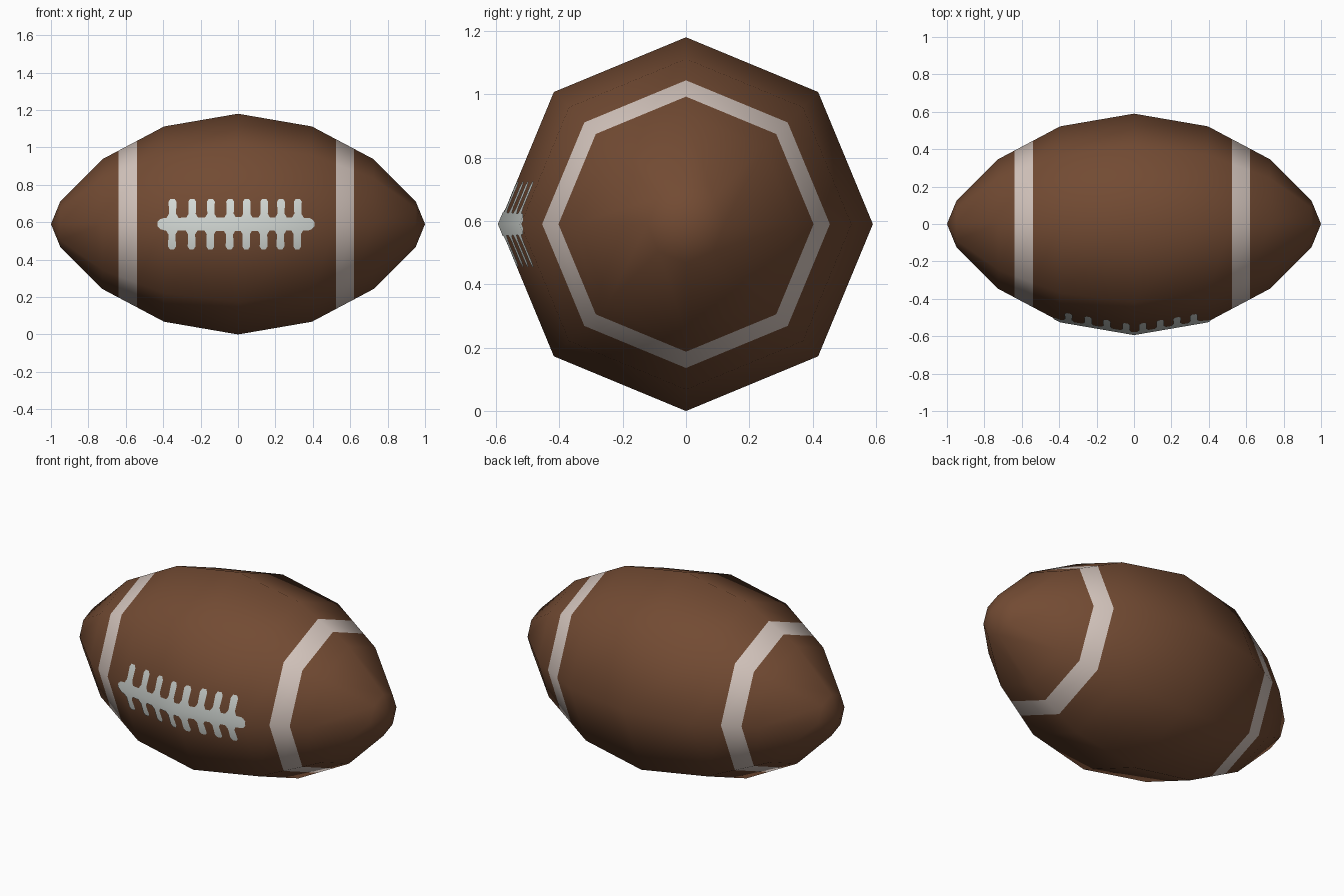
import bpy, math
from mathutils import Vector

if "Cube" in bpy.data.objects:
    bpy.data.objects.remove(bpy.data.objects["Cube"])

CZ = 0.59
SIDES = 8
# Profile along the long axis: (distance from middle, radius)
PROFILE = [(0.0, 0.59), (0.395, 0.522), (0.725, 0.347), (0.95, 0.122), (1.0, 0.0)]


def material(name, rgb):
    m = bpy.data.materials.new(name)
    m.diffuse_color = (*rgb, 1)
    m.use_nodes = True
    m.node_tree.nodes["Principled BSDF"].inputs["Base Color"].default_value = m.diffuse_color
    return m


brown = material("brown leather", (0.17, 0.070, 0.033))
cream = material("pale stripe", (0.66, 0.56, 0.51))
white = material("lace white", (0.68, 0.72, 0.69))


def interp(points, x):
    for (a, u), (b, v) in zip(points, points[1:]):
        if x <= b:
            return u + (v - u) * (x - a) / (b - a)
    return points[-1][1]


def radius(x):
    return interp(PROFILE, abs(x))


# Slope angle of the smooth surface at each profile point
seg = [math.atan2(a[1] - b[1], b[0] - a[0]) for a, b in zip(PROFILE, PROFILE[1:])]
TILT = ([(0.0, 0.0)] + [(PROFILE[i][0], (seg[i - 1] + seg[i]) / 2) for i in range(1, 4)]
        + [(1.0, math.pi / 2)])


def smooth_normal(x, a):
    t = math.copysign(interp(TILT, abs(x)), x)
    return Vector((math.sin(t), -math.cos(t) * math.cos(a), math.cos(t) * math.sin(a)))


def build(name, verts, faces, normals, mats, pick=lambda c: 0):
    me = bpy.data.meshes.new(name)
    me.from_pydata(verts, [], faces)
    for m in mats:
        me.materials.append(m)
    for p in me.polygons:
        p.use_smooth = True
        p.material_index = pick(p.center)
    me.update()
    me.normals_split_custom_set_from_vertices(normals)
    ob = bpy.data.objects.new(name, me)
    bpy.context.collection.objects.link(ob)
    return ob


# Ball body: eight-sided lathe, with extra rings at the stripe borders
STRIPES = [(-0.638, -0.54), (0.523, 0.62)]
xs = sorted({s * p[0] for p in PROFILE[:-1] for s in (-1, 1)} | {v for s in STRIPES for v in s})
verts, normals, faces = [], [], []
for x in xs:
    for k in range(SIDES):
        a = 2 * math.pi * k / SIDES
        r = radius(x)
        verts.append((x, -r * math.cos(a), CZ + r * math.sin(a)))
        normals.append(smooth_normal(x, a))
for i in range(len(xs) - 1):
    for k in range(SIDES):
        n = (k + 1) % SIDES
        faces.append((i * SIDES + k, (i + 1) * SIDES + k, (i + 1) * SIDES + n, i * SIDES + n))
for s, base in ((-1, 0), (1, (len(xs) - 1) * SIDES)):
    tip = len(verts)
    verts.append((s, 0, CZ))
    normals.append(Vector((s, 0, 0)))
    for k in range(SIDES):
        f = (base + k, tip, base + (k + 1) % SIDES)
        faces.append(f if s > 0 else f[::-1])
build("ball_body", verts, faces, normals, [brown, cream],
      lambda c: int(any(a < c.x < b for a, b in STRIPES)))

# Laces: thin plates lying on the front ridge
verts, normals, faces = [], [], []
FALL = math.tan(math.pi / SIDES)


def lace_patch(points):
    if sum(p[0] * q[1] - q[0] * p[1] for p, q in zip(points, points[1:] + points[:1])) < 0:
        points = points[::-1]
    start = len(verts)
    for x, h in points:
        y = radius(x) - FALL * abs(h)
        verts.append((x, -y - 0.004, CZ + h))
        normals.append(smooth_normal(x, math.atan2(h, y)))
    faces.append(tuple(range(start, len(verts))))


# Central bar with rounded ends: (x, half height)
bar = [(-0.43, 0.012), (-0.415, 0.027), (-0.395, 0.033), (0, 0.037),
       (0.38, 0.033), (0.395, 0.027), (0.408, 0.012)]
for (a, u), (b, v) in zip(bar, bar[1:]):
    for s in (1, -1):
        lace_patch([(a, 0), (b, 0), (b, s * v), (a, s * u)])

# Eight cross stitches, above and below the bar: (half width, height)
stitch = [(0.033, 0.032), (0.019, 0.055), (0.021, 0.12), (0.011, 0.135)]
for x in (-0.35, -0.245, -0.145, -0.042, 0.047, 0.14, 0.23, 0.32):
    for s in (1, -1):
        cx = x - 0.003 * (s < 0)
        for (a, u), (b, v) in zip(stitch, stitch[1:]):
            lace_patch([(cx - a, s * u), (cx + a, s * u), (cx + b, s * v), (cx - b, s * v)])
build("laces", verts, faces, normals, [white])
